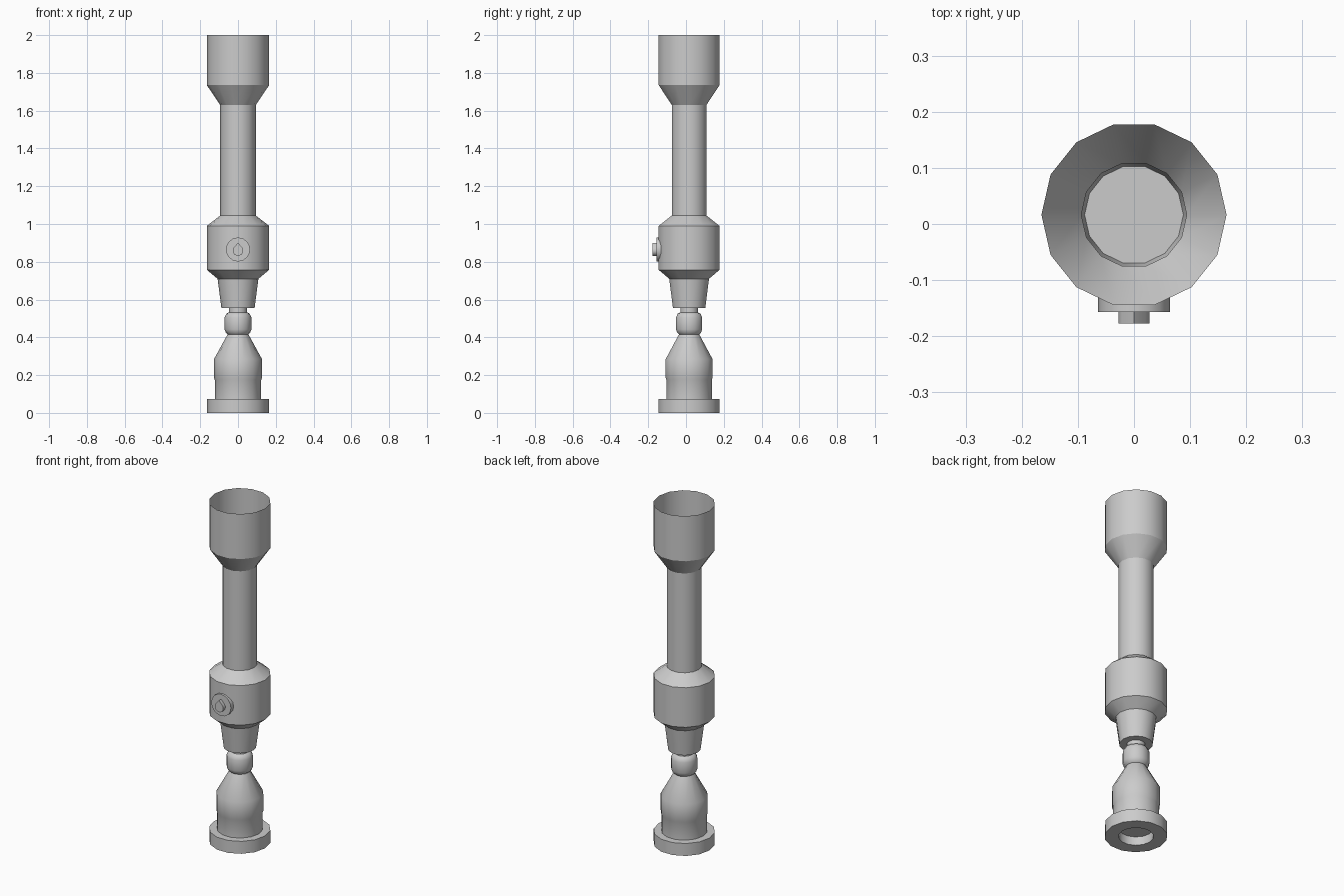
import bpy, bmesh, math
from math import sin, cos, pi

if "Cube" in bpy.data.objects:
    bpy.data.objects.remove(bpy.data.objects["Cube"])

AXIS_Y = 0.0165   # the button sticks out in front, so the body axis sits slightly back
SIDES = 14


def finish(bm, name, angle=30):
    bmesh.ops.remove_doubles(bm, verts=bm.verts, dist=1e-5)
    bmesh.ops.recalc_face_normals(bm, faces=bm.faces)
    me = bpy.data.meshes.new(name)
    bm.to_mesh(me)
    bm.free()
    ob = bpy.data.objects.new(name, me)
    bpy.context.collection.objects.link(ob)
    bpy.ops.object.select_all(action='DESELECT')
    ob.select_set(True)
    bpy.context.view_layer.objects.active = ob
    bpy.ops.object.shade_smooth_by_angle(angle=math.radians(angle))
    return ob


def lathe(name, profile, angle=30):
    """Revolve (radius, z) points round the body axis."""
    bm = bmesh.new()
    rings = [[bm.verts.new((r * cos(2 * pi * i / SIDES),
                            AXIS_Y + r * sin(2 * pi * i / SIDES), z))
              for i in range(SIDES)] for r, z in profile]
    for a, b in zip(rings, rings[1:]):
        for i in range(SIDES):
            j = (i + 1) % SIDES
            bm.faces.new((a[i], a[j], b[j], b[i]))
    # close an end only when the profile runs to (almost) zero radius
    for ring in (rings[0], rings[-1]):
        bmesh.ops.remove_doubles(bm, verts=[v for v in ring if v.is_valid], dist=1e-5)
    return finish(bm, name, angle)


def front_plate(name, outline, y_back, y_front):
    """Extrude an (x, z) outline along y."""
    bm = bmesh.new()
    face = bm.faces.new([bm.verts.new((x, y_back, z)) for x, z in outline])
    ext = bmesh.ops.extrude_face_region(bm, geom=[face])
    for v in ext['geom']:
        if isinstance(v, bmesh.types.BMVert):
            v.co.y = y_front
    return finish(bm, name)


# open, thin-walled upper half
lathe("top_cup", [(0.094, 1.63), (0.165, 1.735), (0.165, 2.0)])
lathe("shaft", [(0.094, 1.045), (0.094, 1.63)])
lathe("switch_housing", [(0.108, 0.71), (0.165, 0.757), (0.165, 0.99), (0.094, 1.045)])
lathe("lower_taper", [(0.0, 0.556), (0.088, 0.556), (0.108, 0.71)])

# narrow joint
lathe("neck", [(0.048, 0.525), (0.048, 0.557)])
lathe("joint_bead", [(0.0, 0.532), (0.048, 0.532), (0.062, 0.525), (0.071, 0.505),
                     (0.071, 0.442), (0.064, 0.424), (0.055, 0.416)], 40)

# pommel and foot ring with a shallow recess underneath
lathe("pommel", [(0.123, 0.072), (0.123, 0.175), (0.127, 0.185),
                 (0.127, 0.285), (0.055, 0.416)])
lathe("foot_ring", [(0.123, 0.073), (0.165, 0.073), (0.165, 0.0),
                    (0.092, 0.0), (0.092, 0.05), (0.0, 0.05)])

# button on the front: round plate and teardrop knob
disc = [(0.064 * cos(2 * pi * i / 16), 0.865 + 0.064 * sin(2 * pi * i / 16)) for i in range(16)]
front_plate("button_plate", disc, -0.125, -0.157)
drop = [(0.0, 0.9)]
drop += [(0.028 * cos(a), 0.859 + 0.028 * sin(a))
         for a in (pi * 0.78 + i * pi * 1.44 / 9 for i in range(10))]
front_plate("button_knob", drop, -0.15, -0.177)
